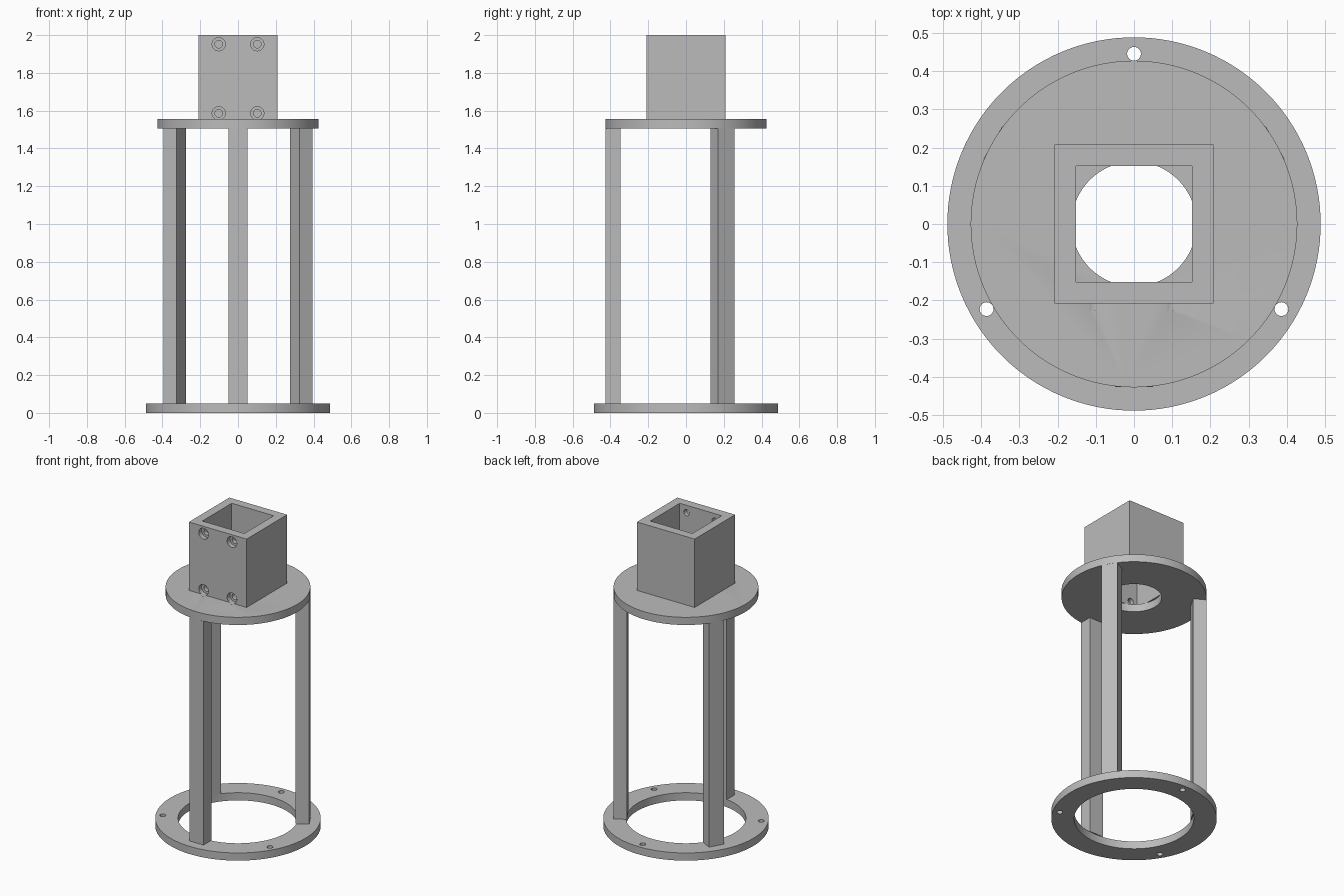
import bpy
from math import pi, sin, cos, radians
from mathutils import Matrix

if "Cube" in bpy.data.objects:
    bpy.data.objects.remove(bpy.data.objects["Cube"], do_unlink=True)

# One neutral grey for the whole stand
grey = bpy.data.materials.new("plain grey")
grey.use_nodes = True
colour = (0.5, 0.5, 0.5, 1)
grey.diffuse_color = colour
grey.node_tree.nodes["Principled BSDF"].inputs["Base Color"].default_value = colour


def cylinder(name, radius, low, high, x=0, y=0, sides=128):
    bpy.ops.mesh.primitive_cylinder_add(vertices=sides, radius=radius, depth=high - low,
                                        location=(x, y, (low + high) / 2))
    return finish(name)


def box(name, x, y, low, high, cy=0):
    bpy.ops.mesh.primitive_cube_add(size=1, location=(0, cy, (low + high) / 2))
    bpy.context.object.scale = (x, y, high - low)
    return finish(name)


def finish(name):
    ob = bpy.context.object
    ob.name = ob.data.name = name
    bpy.ops.object.transform_apply(location=True, rotation=True, scale=True)
    ob.data.materials.append(grey)
    return ob


def cut(target, cutters):
    for cutter in cutters:
        mod = target.modifiers.new("cut", 'BOOLEAN')
        mod.operation, mod.solver, mod.object = 'DIFFERENCE', 'EXACT', cutter
        bpy.ops.object.select_all(action='DESELECT')
        bpy.context.view_layer.objects.active = target
        target.select_set(True)
        bpy.ops.object.modifier_apply(modifier=mod.name)


def drop(cutters):
    for cutter in cutters:
        bpy.data.objects.remove(cutter, do_unlink=True)


# Heights of the stand
BASE, PLATE, DECK, TOP = 0.05, 1.505, 1.555, 2.0

# Base ring with three bolt holes
base = cylinder("base_ring", 0.488, 0, BASE)
tools = [cylinder("bore", 0.353, -0.1, 0.2)]
for a in (90, 210, 330):
    tools.append(cylinder("bolt_hole", 0.018, -0.1, 0.2, 0.445 * cos(radians(a)),
                          0.445 * sin(radians(a)), 32))
cut(base, tools)
drop(tools)

# Three posts, one at the front
posts = []
for i, name in enumerate(("front_post", "back_left_post", "back_right_post")):
    post = box(name, 0.1, 0.08, BASE, PLATE, -0.386)
    post.data.transform(Matrix.Rotation(i * 2 * pi / 3, 4, 'Z'))
    posts.append(post)

# Top plate with a round opening, and the square socket on it
plate = cylinder("top_plate", 0.427, PLATE, DECK)
socket = box("square_socket", 0.416, 0.416, DECK, TOP)
tools = [cylinder("opening", 0.163, 1.4, 1.7)]
cut(plate, tools)
drop(tools)
tools = [box("socket_cavity", 0.302, 0.302, 1.4, 2.2)]
cut(socket, tools)
drop(tools)

# Counterbored screw holes in the socket front, the lower ones nicking the plate
tools = []
for x in (-0.102, 0.102):
    for z in (1.586, 1.952):
        for radius, back in ((0.035, -0.178), (0.02, -0.1)):
            tool = cylinder("screw_hole", radius, 0, back + 0.225, sides=48)
            tool.data.transform(Matrix.Translation((x, back, z)) @ Matrix.Rotation(pi / 2, 4, 'X'))
            tools.append(tool)
cut(socket, tools)
cut(plate, tools)
drop(tools)

# Smooth round walls, crisp edges
for ob in (base, plate, socket, *posts):
    bpy.ops.object.select_all(action='DESELECT')
    bpy.context.view_layer.objects.active = ob
    ob.select_set(True)
    bpy.ops.object.shade_smooth_by_angle(angle=radians(30))
